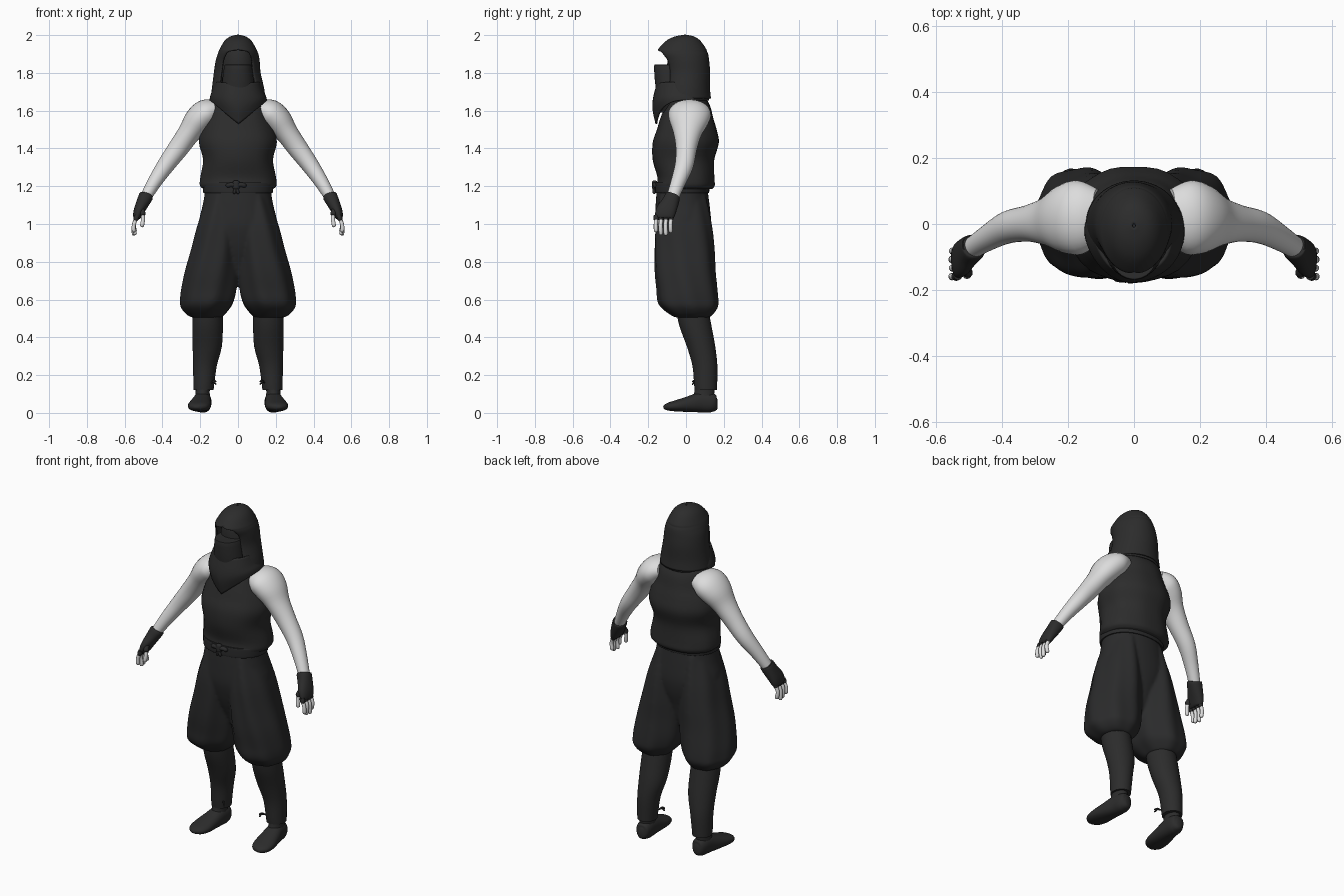
import bpy, bmesh, math
from mathutils import Vector


def material(name, rgb):
    m = bpy.data.materials.new(name)
    m.diffuse_color = (*rgb, 1)
    return m


CLOTH = material("charcoal cloth", (0.025, 0.025, 0.025))
TROUSER = material("dark slate cloth", (0.0235, 0.0238, 0.0245))
SKIN = material("pale skin", (0.72, 0.72, 0.72))


def spline(st, steps):
    """Catmull-Rom through stations of equal length."""
    out = []
    for i in range(len(st) - 1):
        a, b, c, d = (st[max(i - 1, 0)], st[i], st[i + 1], st[min(i + 2, len(st) - 1)])
        for k in range(steps):
            t = k / steps
            out.append([0.5 * (2 * q + (r - p) * t + (2 * p - 5 * q + 4 * r - s) * t * t
                               + (3 * q - p - 3 * r + s) * t ** 3)
                        for p, q, r, s in zip(a, b, c, d)])
    return out + [list(st[-1])]


def loft(name, stations, mat, ref=None, n=36, power=2.0, steps=4, fold=(0, 0, 0),
         mirror=False, shell=0.0):
    """Skin over oval rings: x, y, z, side radius, depth radius, front gap (deg), front droop.
    Rings are level unless ref gives the depth direction for a ring square to the path."""
    rows = spline([tuple(s) + (0,) * (7 - len(s)) for s in stations], steps)
    bm = bmesh.new()
    rings = []
    is_open = any(r[5] > 0 for r in rows)
    for i, (x, y, z, rv, ru, gap, droop) in enumerate(rows):
        v, u = Vector((1, 0, 0)), Vector((0, 1, 0))
        if ref:
            t = (Vector(rows[min(i + 1, len(rows) - 1)][:3]) - Vector(rows[max(i - 1, 0)][:3])).normalized()
            u = Vector(ref)
            u = (u - t * u.dot(t)).normalized()
            v = t.cross(u)
        g = math.radians(max(gap, 0))
        ring = []
        for k in range(n + 1 if is_open else n):
            a = g + (2 * math.pi - 2 * g) * k / n
            s, c = math.sin(a), math.cos(a)
            w = (abs(s) ** power + abs(c) ** power) ** (-1 / power)
            w *= 1 + fold[0] * math.sin(fold[1] * a + fold[2] + 5 * z)
            p = Vector((x, y, z)) + v * (s * w * max(rv, 0.001)) - u * (c * w * max(ru, 0.001))
            if c > 0:
                p.z -= droop * (1 - abs(s))
            ring.append(bm.verts.new(p))
        rings.append(ring)
    for a, b in zip(rings, rings[1:]):
        for k in range(n):
            j = k + 1 if is_open else (k + 1) % n
            bm.faces.new((a[k], a[j], b[j], b[k]))
    if not is_open and not shell:
        bm.faces.new(rings[0])
        bm.faces.new(rings[-1])
    bmesh.ops.remove_doubles(bm, verts=bm.verts, dist=0.0002)
    return finish(name, bm, mat, mirror, shell)


def finish(name, bm, mat, mirror=False, shell=0.0):
    bmesh.ops.recalc_face_normals(bm, faces=bm.faces)
    me = bpy.data.meshes.new(name)
    bm.to_mesh(me)
    bm.free()
    me.materials.append(mat)
    me.shade_smooth()
    me.set_sharp_from_angle(angle=math.radians(50))
    ob = bpy.data.objects.new(name, me)
    bpy.context.collection.objects.link(ob)
    if shell:
        m = ob.modifiers.new("Thickness", 'SOLIDIFY')
        m.thickness, m.offset = shell, 0
    if mirror:
        ob.modifiers.new("Mirror", 'MIRROR').use_mirror_merge = False
    return ob


def fuse(name, centre, side, mat, voxel):
    """Melt a central part and a mirrored side part into one smooth skin."""
    bm = bmesh.new()
    bm.from_mesh(side.data)
    copy = bmesh.ops.duplicate(bm, geom=bm.verts[:] + bm.edges[:] + bm.faces[:])["geom"]
    for v in copy:
        if isinstance(v, bmesh.types.BMVert):
            v.co.x *= -1
    bmesh.ops.reverse_faces(bm, faces=[f for f in copy if isinstance(f, bmesh.types.BMFace)])
    bm.from_mesh(centre.data)
    ob = finish(name, bm, mat)
    for old in (centre, side):
        bpy.data.objects.remove(old)
    r = ob.modifiers.new("Fuse", 'REMESH')
    r.mode, r.voxel_size, r.use_smooth_shade = 'VOXEL', voxel, True
    s = ob.modifiers.new("Relax", 'SMOOTH')
    s.factor, s.iterations = 0.5, 4
    return ob


def cord(name, pts, r, mat, mirror=False, ref=(0, 1, 0)):
    """Thin rounded strand."""
    st = [(*p, r, r) for p in pts]
    e = (Vector(pts[-1]) - Vector(pts[-2])).normalized() * r * 0.8
    st.append((*(Vector(pts[-1]) + e), r * 0.3, r * 0.3))
    return loft(name, st, mat, ref=ref, n=10, steps=3, mirror=mirror)


# Sleeveless top
loft("tunic", [(0, 0, 1.185, .185, .14), (0, 0, 1.205, .203, .153), (0, 0, 1.25, .2, .151),
               (0, -.012, 1.34, .185, .163), (0, 0, 1.43, .206, .175), (0, .005, 1.5, .193, .158),
               (0, .005, 1.56, .167, .14), (0, .01, 1.62, .15, .12), (0, .01, 1.66, .14, .1),
               (0, .01, 1.7, .09, .08)], CLOTH, power=2.15, fold=(.008, 9, 1))

# Baggy trousers
hips = loft("hips", [(0, -.02, 1.215, .18, .135), (0, -.02, 1.17, .176, .136), (0, -.018, 1.1, .187, .143),
                     (0, -.015, 1.0, .207, .149), (0, -.012, .92, .17, .138), (0, -.01, .84, .1, .115),
                     (0, 0, .74, .05, .08), (0, 0, .68, .02, .04)], TROUSER, power=2.15)
legs = loft("legs", [(.09, -.018, 1.15, .07, .12), (.106, -.015, 1.0, .106, .148),
                     (.121, -.01, .866, .125, .158), (.138, -.006, .75, .14, .16),
                     (.152, .005, .65, .146, .16), (.161, .01, .595, .142, .16), (.168, .018, .56, .132, .15),
                     (.17, .028, .525, .105, .118), (.165, .035, .505, .08, .09)],
            TROUSER, n=48, power=2.08, fold=(.03, 7, 0))
fuse("trousers", hips, legs, TROUSER, .009)

# Waist sash and knot
loft("sash", [(0, -.02, 1.165, .181, .14), (0, -.02, 1.17, .185, .143), (0, -.02, 1.215, .187, .143),
              (0, -.02, 1.22, .183, .14)], TROUSER, power=2.2)
loft("sash_knot", [(-.01, -.166, 1.182, .008, .006), (-.01, -.166, 1.19, .018, .014),
                   (-.01, -.166, 1.222, .018, .014), (-.01, -.166, 1.23, .008, .006)], TROUSER, n=16)
for s in (-1, 1):
    cord("sash_bow", [(-.01, -.166, 1.205), (-.01 + s * .025, -.166, 1.208), (-.01 + s * .045, -.162, 1.204)],
         .012, TROUSER)
    cord("sash_tail", [(-.01, -.166, 1.2), (-.01 + s * .006, -.17, 1.18), (-.01 + s * .01, -.168, 1.165)],
         .008, TROUSER)

# Wrapped lower legs, ankles, shoes
loft("shin_wraps", [(.16, .03, .56, .078, .085), (.161, .05, .46, .081, .085), (.163, .08, .35, .077, .075),
                    (.175, .1, .25, .063, .066), (.181, .104, .15, .055, .061), (.182, .105, .12, .053, .059)],
     CLOTH, mirror=True)
loft("ankles", [(.183, .1, .16, .042, .052), (.187, .097, .11, .037, .053), (.187, .087, .06, .045, .06)],
     CLOTH, n=24, mirror=True)
loft("shoes", [(.182, .166, .05, .015, .025), (.183, .155, .05, .034, .042), (.185, .13, .054, .044, .052),
               (.189, .08, .056, .048, .054), (.197, .02, .047, .055, .043), (.205, -.045, .038, .06, .031),
               (.211, -.09, .033, .05, .022), (.213, -.112, .03, .028, .013), (.213, -.12, .029, .008, .005)],
     CLOTH, ref=(0, 0, 1), n=28, power=2.3, mirror=True)
for dz in (0, .014):
    cord("ankle_tie", [(.14, .06, .16), (.128, .045, .165 + dz / 2), (.118, .035, .152 + dz)], .004,
         CLOTH, mirror=True)

# Bare arms
loft("arms", [(.11, .022, 1.608, .05, .085), (.165, .02, 1.587, .075, .112), (.212, .015, 1.545, .075, .104),
              (.26, .008, 1.48, .06, .075), (.317, .002, 1.4, .054, .056), (.383, -.01, 1.31, .046, .049),
              (.443, -.042, 1.22, .037, .039), (.495, -.075, 1.13, .029, .032)],
     SKIN, ref=(0, 1, 0), n=32, mirror=True)

# Fingerless gloves and fingers
loft("gloves", [(.485, -.068, 1.152, .033, .034), (.488, -.071, 1.145, .038, .04), (.505, -.085, 1.11, .034, .046),
                (.524, -.105, 1.07, .028, .053), (.534, -.115, 1.042, .022, .05), (.537, -.117, 1.03, .015, .042)],
     CLOTH, ref=(0, 1, 0), n=24, power=2.3, mirror=True)
for i, tip in enumerate((.965, .95, .948, .962)):
    y = -.157 + i * .026
    cord("finger_sleeve", [(.534, y, 1.045), (.541, y - .002, 1.024)], .0135, CLOTH, mirror=True)
    cord("finger", [(.536, y, 1.035), (.551, y - .003, .998), (.552 - .006 * (i % 2), y - .002, tip)],
         .0108, SKIN, mirror=True)
cord("thumb_sleeve", [(.515, -.125, 1.085), (.506, -.145, 1.062), (.504, -.148, 1.05)], .015, CLOTH, mirror=True)
cord("thumb", [(.506, -.145, 1.062), (.503, -.153, 1.025), (.508, -.156, .992)], .011, SKIN, mirror=True)

# Covered head, mask, hood and cowl
loft("wrapped_head", [(0, 0, 1.62, .07, .07), (0, -.01, 1.72, .08, .085), (0, -.005, 1.82, .088, .095),
                      (0, -.003, 1.9, .08, .09), (0, 0, 1.95, .055, .065), (0, 0, 1.97, .015, .02)], CLOTH)
loft("face_mask", [(0, -.085, 1.843, .066, .076), (0, -.085, 1.835, .073, .084), (0, -.082, 1.76, .083, .083),
                   (0, -.075, 1.7, .088, .083), (0, -.075, 1.64, .085, .085), (0, -.075, 1.59, .06, .07)],
     CLOTH, power=2.1, steps=3)
loft("hood", [(0, 0, 1.665, .142, .128, 48), (0, 0, 1.72, .134, .123, 46), (-.004, .005, 1.8, .12, .119, 43),
              (-.002, -.002, 1.86, .113, .121, 42), (0, -.014, 1.895, .105, .128, 38), (0, -.02, 1.912, .099, .127, 30),
              (0, -.02, 1.925, .093, .123, 0), (0, -.015, 1.965, .07, .09, 0), (0, -.008, 1.988, .042, .052, 0),
              (0, -.005, 1.998, .004, .005, 0)],
     CLOTH, n=40, shell=.008)
loft("cowl", [(0, -.035, 1.75, .112, .115, 0, .005), (0, -.028, 1.7, .132, .142, 0, .04),
              (.002, -.025, 1.675, .143, .146, 0, .075), (.003, -.02, 1.655, .147, .136, 0, .125)],
     CLOTH, n=48, fold=(.012, 5, 1), shell=.01)
